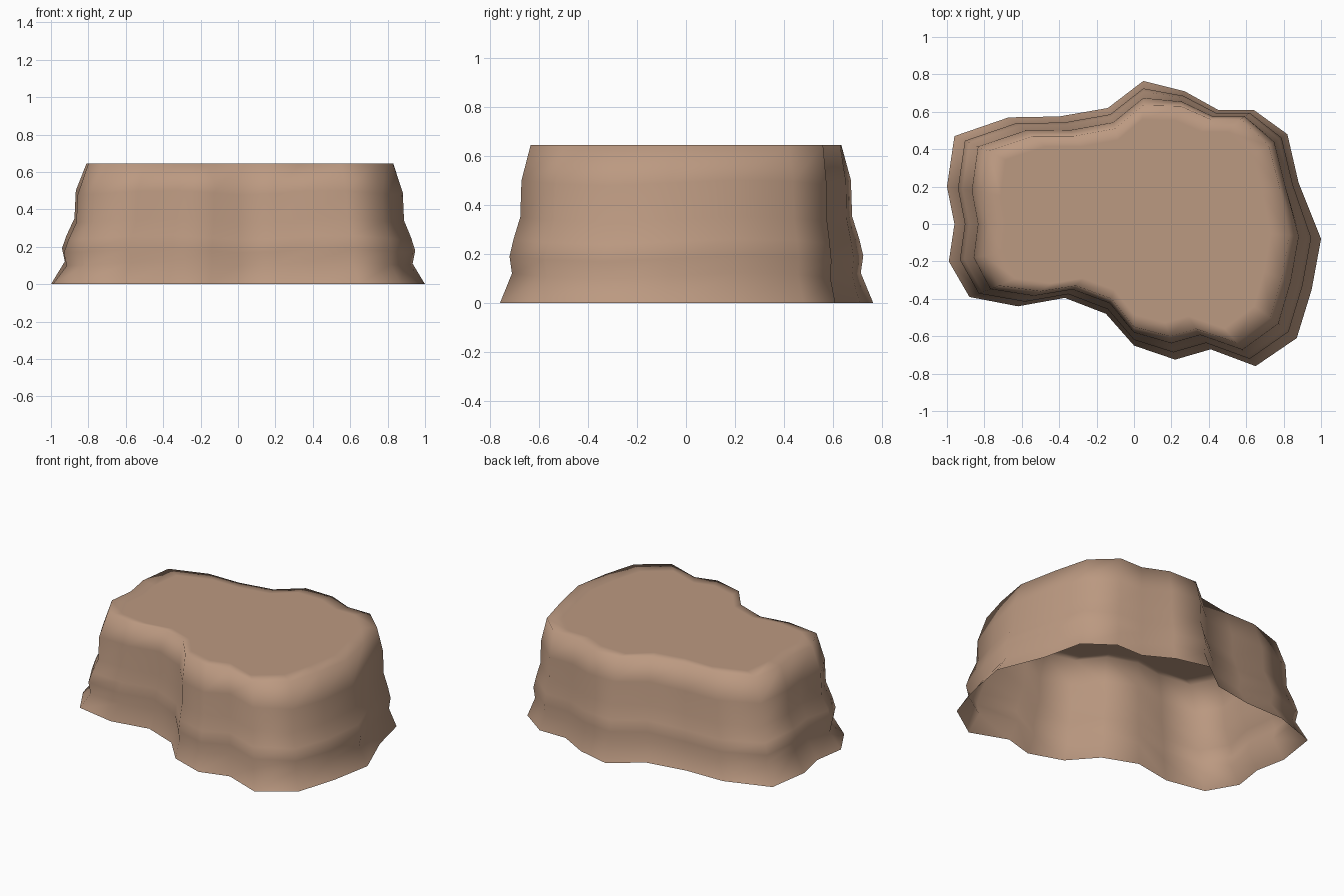
import bpy, bmesh, math

if "Cube" in bpy.data.objects:
    bpy.data.objects.remove(bpy.data.objects["Cube"])

# Footprint on the ground and outline of the plateau, anticlockwise from the right
base = [(1.0, -.08), (.88, .22), (.82, .48), (.64, .61), (.45, .61), (.27, .71),
        (.05, .765), (-.14, .62), (-.40, .575), (-.67, .57), (-.96, .47), (-1.0, .20),
        (-.96, 0), (-.99, -.20), (-.88, -.39), (-.62, -.44), (-.37, -.395), (-.15, -.48),
        (0, -.65), (.22, -.725), (.41, -.67), (.65, -.76), (.87, -.61), (.95, -.35)]
top = [(.83, -.06), (.78, .19), (.72, .42), (.57, .56), (.41, .56), (.25, .63),
       (.05, .635), (-.10, .51), (-.32, .47), (-.54, .47), (-.78, .39), (-.81, .17),
       (-.78, 0), (-.80, -.17), (-.72, -.33), (-.50, -.36), (-.31, -.33), (-.12, -.40),
       (0, -.55), (.19, -.60), (.33, -.56), (.55, -.635), (.73, -.50), (.79, -.29)]

# Strata: height and how far the outline has moved from base to top
strata = [(0, 0), (.11, .39), (.18, .31), (.25, .44), (.34, .66), (.49, .70), (.645, 1)]
H = strata[-1][0]

bm = bmesh.new()
rings = []
for k, (z, t) in enumerate(strata):
    wave = .012 if 0 < k < len(strata) - 1 else 0
    rings.append([bm.verts.new((a[0] + (b[0] - a[0]) * t, a[1] + (b[1] - a[1]) * t,
                                z + wave * math.sin(i * 1.3)))
                  for i, (a, b) in enumerate(zip(base, top))])

# Inner ring keeps the plateau flat and its rim softly shaded
rings.append([bm.verts.new((x * .88, y * .88, H)) for x, y in top])

# Walls, left open underneath, and plateau
n = len(base)
for lo, hi in zip(rings, rings[1:]):
    for i in range(n):
        j = (i + 1) % n
        bm.faces.new((lo[i], lo[j], hi[j], hi[i]))
bm.faces.new(rings[-1])
for f in bm.faces:
    f.smooth = True

mesh = bpy.data.meshes.new("rock_plateau")
bm.to_mesh(mesh)
bm.free()
rock = bpy.data.objects.new("rock_plateau", mesh)
bpy.context.collection.objects.link(rock)

stone = bpy.data.materials.new("brown_stone")
stone.diffuse_color = (.50, .32, .22, 1)
stone.use_nodes = True
stone.node_tree.nodes["Principled BSDF"].inputs["Base Color"].default_value = stone.diffuse_color
mesh.materials.append(stone)
